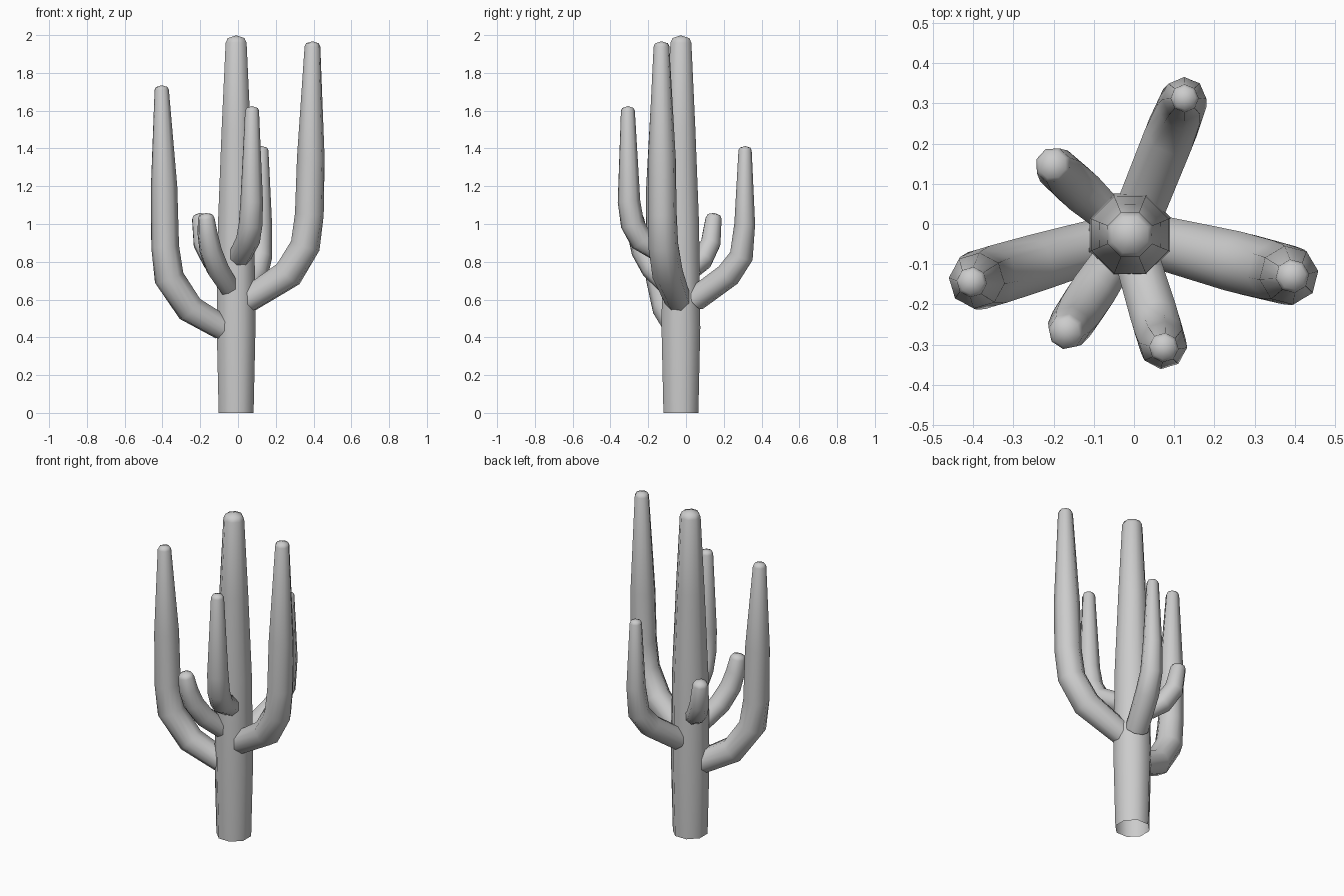
import bpy, bmesh
from math import cos, sin, pi, atan2
from mathutils import Vector

cube = bpy.data.objects.get("Cube")
if cube:
    bpy.data.objects.remove(cube)

RIBS = 8
VALLEY = 0.92
AXIS = Vector((-0.01, -0.027, 0))

skin = bpy.data.materials.new("light grey skin")
skin.use_nodes = True
grey = (0.6, 0.6, 0.6, 1)
skin.diffuse_color = grey
skin.node_tree.nodes["Principled BSDF"].inputs["Base Color"].default_value = grey


def ribbed_tube(name, heading, profile):
    """Sweep a ribbed section along (distance, height, radius) points in one vertical plane."""
    out = Vector((cos(heading), sin(heading), 0))
    side = Vector((-sin(heading), cos(heading), 0))
    pts = [AXIS + out * d + Vector((0, 0, z)) for d, z, r in profile]
    radii = [r for d, z, r in profile]
    bm = bmesh.new()
    rings = []

    def ring(centre, tangent, radius):
        normal = side.cross(tangent)
        verts = []
        for i in range(RIBS * 2):
            a = pi * (i + 1) / RIBS
            r = radius * (VALLEY if i % 2 else 1)
            verts.append(bm.verts.new(centre + (normal * cos(a) + side * sin(a)) * r))
        rings.append(verts)

    for i, p in enumerate(pts):
        before = (p - pts[i - 1]).normalized() if i else Vector()
        after = (pts[i + 1] - p).normalized() if i < len(pts) - 1 else Vector()
        tangent = (before + after).normalized()
        ring(p, tangent, radii[i])

    # rounded tip
    r = radii[-1]
    ring(pts[-1] + tangent * r * 0.4, tangent, r * 0.8)
    apex = bm.verts.new(pts[-1] + tangent * r * 0.65)
    n = RIBS * 2
    for low, high in zip(rings, rings[1:]):
        for i in range(n):
            j = (i + 1) % n
            bm.faces.new((low[i], low[j], high[j], high[i]))
    for i in range(n):
        bm.faces.new((rings[-1][i], rings[-1][(i + 1) % n], apex))
    bmesh.ops.recalc_face_normals(bm, faces=bm.faces)
    for f in bm.faces:
        f.smooth = True
    mesh = bpy.data.meshes.new(name)
    bm.to_mesh(mesh)
    bm.free()
    mesh.materials.append(skin)
    obj = bpy.data.objects.new(name, mesh)
    bpy.context.collection.objects.link(obj)


# trunk, open underneath
ribbed_tube("trunk", 0, [(0, 0, 0.1), (0, 0.45, 0.111), (0, 1, 0.104),
                         (0, 1.5, 0.083), (0, 1.96, 0.06)])

# arms: tip position in plan, then distance from trunk, height and radius
arms = {
    "left_arm": ((0.395, -0.13), [(0.06, 0.595, 0.07), (0.285, 0.735, 0.082), (0.378, 0.885, 0.08),
                 (0.4, 1.05, 0.077), (0.408, 1.35, 0.074), (0.417, 1.94, 0.042)]),
    "right_arm": ((-0.405, -0.145), [(0.075, 0.45, 0.068), (0.255, 0.55, 0.077), (0.37, 0.715, 0.08),
                  (0.392, 0.88, 0.074), (0.398, 1.2, 0.07), (0.411, 1.71, 0.038)]),
    "front_arm": ((0.075, -0.31), [(0.07, 0.83, 0.06), (0.22, 0.915, 0.064), (0.268, 1, 0.063),
                  (0.287, 1.12, 0.06), (0.293, 1.6, 0.037)]),
    "back_arm": ((0.125, 0.31), [(0.08, 0.6, 0.066), (0.27, 0.73, 0.068), (0.345, 0.83, 0.063),
                 (0.364, 1, 0.055), (0.366, 1.39, 0.035)]),
    "small_front_arm": ((-0.17, -0.27), [(0.06, 0.66, 0.055), (0.18, 0.765, 0.062), (0.245, 0.86, 0.06),
                        (0.275, 0.95, 0.054), (0.288, 1.03, 0.045)]),
    "small_back_arm": ((-0.2, 0.145), [(0.09, 0.76, 0.05), (0.17, 0.81, 0.058), (0.235, 0.9, 0.056),
                       (0.258, 1.03, 0.045)]),
}
for name, (tip, profile) in arms.items():
    ribbed_tube(name, atan2(tip[1] - AXIS.y, tip[0] - AXIS.x), profile)
